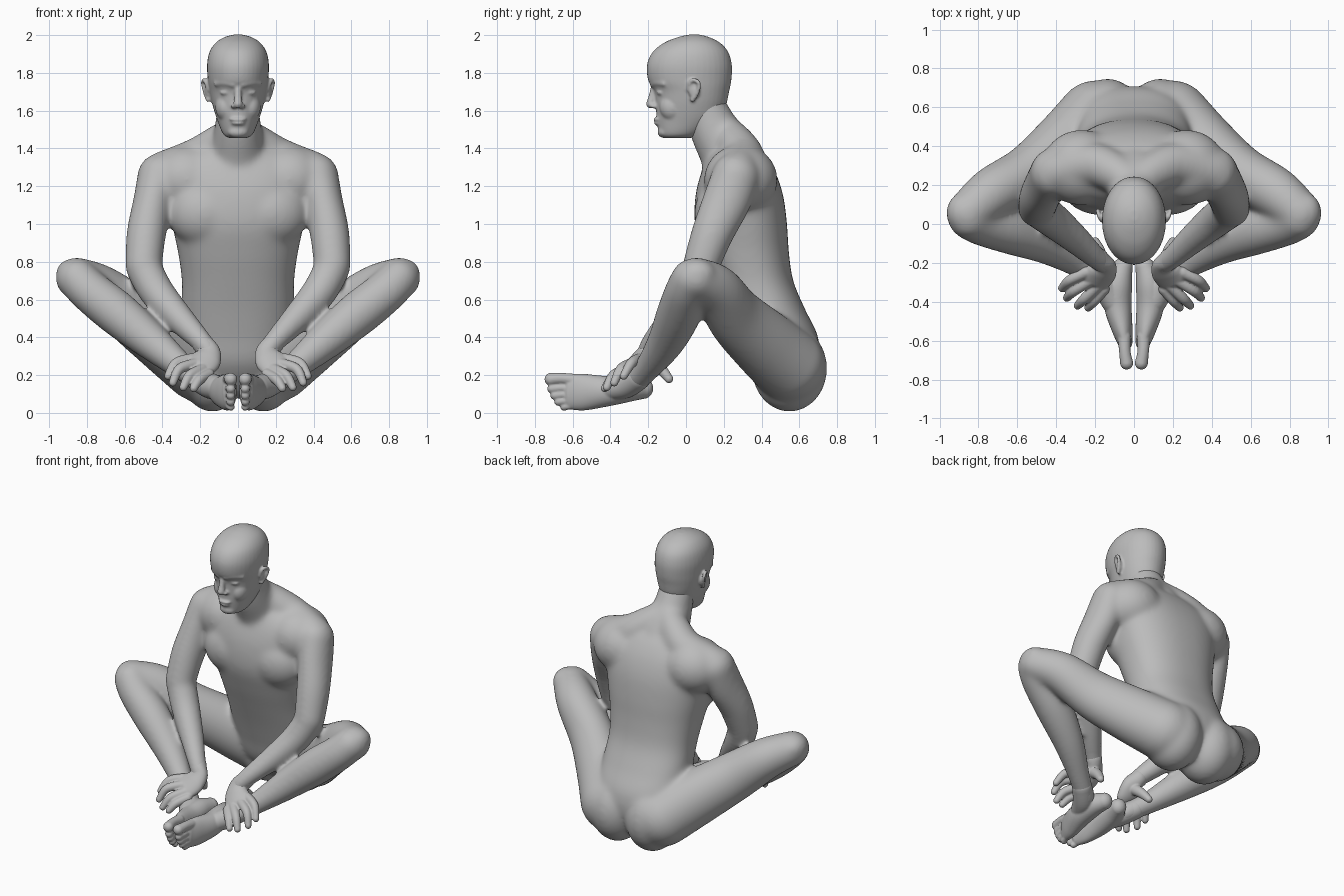
import bpy, bmesh, math
from mathutils import Vector, Matrix

cube = bpy.data.objects.get("Cube")
if cube:
    bpy.data.objects.remove(cube, do_unlink=True)

skin = bpy.data.materials.new("plain_grey")
skin.use_nodes = True
GREY = (.5, .5, .5, 1)
skin.diffuse_color = GREY
skin.node_tree.nodes["Principled BSDF"].inputs["Base Color"].default_value = GREY

SIDES = 40
ANGLES = [math.tau * i / SIDES for i in range(SIDES)]


def spline(rows, steps=6):
    """Smooth curve through rows of any width."""
    rows = [Vector(r) for r in rows]
    padded = [rows[0]] + rows + [rows[-1]]
    out = []
    for p, q, r, s in zip(padded, padded[1:], padded[2:], padded[3:]):
        for k in range(steps):
            t = k / steps
            out.append(q + (r - p) * (t / 2)
                       + (p * 2 - q * 5 + r * 4 - s) * (t * t / 2)
                       + (q * 3 - p - r * 3 + s) * (t * t * t / 2))
    return out + [rows[-1]]


def bridge(bm, rings):
    """Skin a list of point rings and close both ends."""
    loops = [[bm.verts.new(p) for p in ring] for ring in rings]
    for a, b in zip(loops, loops[1:]):
        for i in range(SIDES):
            j = (i + 1) % SIDES
            bm.faces.new((a[i], a[j], b[j], b[i]))
    bm.faces.new(loops[0][::-1])
    bm.faces.new(loops[-1])


def flip(point):
    return Vector((-point[0], point[1], point[2]))


def tube(bm, rows, ref=(0, 0, 1), both=True):
    """Round-ended limb; rows are x, y, z, radius along ref, radius across."""
    ref = Vector(ref)
    rows = spline([r if len(r) == 5 else (*r, r[3]) for r in rows])
    mids = [Vector(r[:3]) for r in rows]
    rings = []
    last = len(rows) - 1
    for i, row in enumerate(rows):
        axis = (mids[min(i + 1, last)] - mids[max(i - 1, 0)]).normalized()
        u = (ref - axis * ref.dot(axis)).normalized()
        w = axis.cross(u)
        end = -1 if i == 0 else 1 if i == last else 0
        angles = [math.pi / 2 * k / 5 * .96 for k in range(6)] if end else [0]
        if end < 0:
            angles.reverse()
        for lift in angles:
            size = math.cos(lift)
            mid = mids[i] + axis * (end * math.sin(lift) * min(row[3], row[4]))
            rings.append([mid + u * (row[3] * size * math.cos(t))
                          + w * (row[4] * size * math.sin(t)) for t in ANGLES])
    bridge(bm, rings)
    if both:
        bridge(bm, [[flip(p) for p in ring] for ring in rings])


def stack(bm, rows, power):
    """Level slices; rows are z, front y, back y, half width."""
    def bend(v):
        return math.copysign(abs(v) ** (2 / power), v)
    bridge(bm, [[Vector((half * bend(math.cos(t)),
                         (front + back) / 2 + (back - front) / 2 * bend(math.sin(t)), z))
                 for t in ANGLES] for z, front, back, half in spline(rows)])


def ball(bm, centre, size, both=True):
    centre = Vector(centre)
    for c in ((centre, flip(centre)) if both else (centre,)):
        bmesh.ops.create_uvsphere(bm, u_segments=SIDES, v_segments=24, radius=1,
                                  matrix=Matrix.Translation(c) @ Matrix.Diagonal((*size, 1)))


def finish(bm, name, voxel, smoothing):
    """Fuse overlapping forms into one smooth skin."""
    bmesh.ops.recalc_face_normals(bm, faces=bm.faces)
    mesh = bpy.data.meshes.new(name)
    bm.to_mesh(mesh)
    bm.free()
    mesh.materials.append(skin)
    mesh.shade_smooth()
    obj = bpy.data.objects.new(name, mesh)
    bpy.context.collection.objects.link(obj)
    fuse = obj.modifiers.new("fuse", 'REMESH')
    fuse.mode = 'VOXEL'
    fuse.voxel_size = voxel
    fuse.use_smooth_shade = True
    soften = obj.modifiers.new("soften", 'SMOOTH')
    soften.factor = .5
    soften.iterations = smoothing


# Torso, neck, shoulder girdle, chest
bm = bmesh.new()
stack(bm, [(.1, .42, .62, .17), (.25, .3, .7, .26), (.4, .25, .7, .295),
           (.55, .2, .63, .3), (.7, .145, .568, .298), (.85, .09, .545, .318),
           (1, .047, .535, .35), (1.15, .05, .515, .375), (1.27, .08, .475, .385),
           (1.36, .12, .42, .3), (1.41, .16, .37, .2)], 2.3)
tube(bm, [(0, .26, 1.3, .16), (0, .21, 1.4, .145, .15), (0, .15, 1.5, .125, .132),
          (0, .1, 1.62, .112)], ref=(1, 0, 0), both=False)
tube(bm, [(.03, .22, 1.48, .09), (.11, .27, 1.415, .105), (.22, .305, 1.34, .115),
          (.4, .27, 1.265, .118)])
ball(bm, (.27, .29, 1.235), (.205, .195, .185))
ball(bm, (.17, .2, 1.06), (.205, .155, .185))

# Buttocks and legs
ball(bm, (.135, .548, .235), (.175, .2, .23))
tube(bm, [(.2, .545, .25, .195), (.35, .415, .365, .185, .17), (.54, .265, .505, .163, .145),
          (.73, .16, .65, .135, .132), (.855, .055, .713, .112)])
ball(bm, (.885, .06, .735), (.08, .1, .08))
tube(bm, [(.85, .03, .71, .108), (.78, 0, .64, .113), (.63, -.04, .52, .118),
          (.45, -.11, .37, .098), (.28, -.21, .23, .07), (.16, -.29, .15, .064)])

# Arms
tube(bm, [(.415, .265, 1.255, .118, .128), (.45, .215, 1.12, .105, .128),
          (.485, .14, .95, .105, .112), (.5, .08, .78, .098)], ref=(1, 0, 0))
tube(bm, [(.5, .08, .77, .096), (.43, .03, .64, .093), (.31, -.07, .5, .078),
          (.2, -.17, .385, .06), (.155, -.205, .33, .054)])
finish(bm, "body", .012, 34)

# Head
bm = bmesh.new()
stack(bm, [(1.455, -.115, .02, .045), (1.475, -.14, .08, .078), (1.55, -.155, .18, .11),
           (1.63, -.16, .213, .135), (1.7, -.168, .228, .15), (1.76, -.2, .24, .159),
           (1.84, -.207, .243, .164), (1.91, -.177, .224, .151), (1.96, -.115, .18, .118),
           (1.99, -.04, .12, .07), (2.003, .02, .07, .02)], 2.05)
tube(bm, [(0, -.172, 1.72, .016), (0, -.18, 1.67, .02), (0, -.188, 1.635, .024)],
     ref=(1, 0, 0), both=False)
ball(bm, (.022, -.17, 1.624), (.017, .022, .013))
# Brows, eyes, cheeks, mouth, chin
tube(bm, [(.025, -.175, 1.738, .016), (.07, -.157, 1.748, .016), (.115, -.116, 1.742, .014)])
ball(bm, (.062, -.128, 1.695), (.034, .028, .015))
ball(bm, (.065, -.07, 1.62), (.055, .07, .075))
ball(bm, (0, -.15, 1.554), (.046, .024, .01), both=False)
ball(bm, (0, -.146, 1.533), (.038, .024, .011), both=False)
ball(bm, (0, -.115, 1.487), (.055, .036, .032), both=False)
# Ears
tube(bm, [(.155, .015, 1.71, .011), (.168, .02, 1.745, .011), (.18, .04, 1.763, .011),
          (.186, .068, 1.745, .011), (.176, .062, 1.7, .011), (.158, .035, 1.658, .014)],
     ref=(1, 0, 0))
ball(bm, (.158, .042, 1.71), (.018, .03, .045))
finish(bm, "head", .007, 8)

# Hands: palm, fingers from first to little, thumb
ACROSS = (.11, .09, .09)
FINGERS = [((.25, -.25, .285), (.33, -.29, .262), (.37, -.33, .195)),
           ((.225, -.29, .26), (.31, -.345, .232), (.345, -.38, .16)),
           ((.19, -.32, .23), (.255, -.385, .198), (.29, -.42, .135)),
           ((.155, -.335, .205), (.205, -.395, .175), (.235, -.43, .13))]
bm = bmesh.new()
tube(bm, [(.19, -.175, .37, .056), (.155, -.21, .32, .062, .048),
          (.17, -.25, .278, .082, .046), (.2, -.29, .25, .084, .036)], ref=ACROSS)
for knuckle, bend, tip in FINGERS:
    tube(bm, [(*knuckle, .03), (*bend, .027), (*tip, .021)], ref=ACROSS)
tube(bm, [(.165, -.21, .3, .04), (.18, -.14, .24, .032), (.2, -.09, .18, .023)])
finish(bm, "hands", .006, 4)

# Feet resting on their outer edges, soles facing each other
bm = bmesh.new()
tube(bm, [(.058, -.225, .13, .056, .052), (.08, -.31, .13, .073, .07),
          (.083, -.42, .115, .081, .071), (.061, -.54, .11, .097, .054),
          (.046, -.61, .113, .094, .038)])
tube(bm, [(.22, -.25, .185, .064), (.15, -.32, .145, .068), (.103, -.4, .13, .064)])
TOES = [(.178, -.715, .034), (.128, -.71, .025), (.093, -.695, .024),
        (.06, -.675, .023), (.032, -.645, .021)]
for height, reach, thick in TOES:
    tube(bm, [(.05, -.58, height * .9 + .012, thick),
              (.047, (reach - .6) / 2, height + .004, thick * .87),
              (.038, reach, height, thick)])
finish(bm, "feet", .006, 3)
